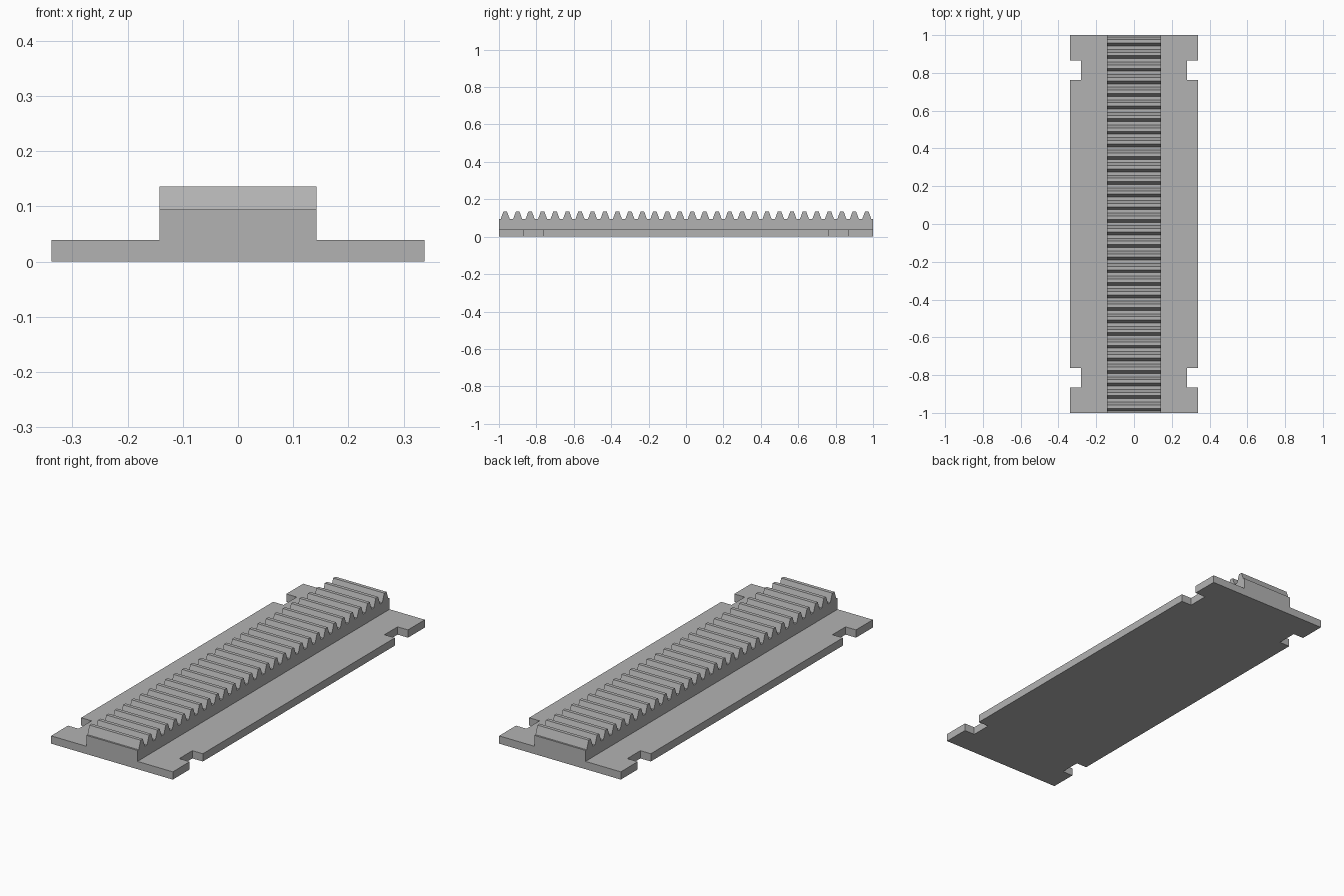
import bpy
import bmesh
from mathutils import Vector

cube = bpy.data.objects.get("Cube")
if cube:
    bpy.data.objects.remove(cube, do_unlink=True)

# Overall sizes
HALF_LENGTH = 1.0
BASE_HALF_WIDTH, BASE_TOP = 0.338, 0.039
NOTCH_X, NOTCH_NEAR, NOTCH_FAR = 0.28, 0.762, 0.866
RACK_HALF_WIDTH, ROOT_Z, TIP_Z = 0.142, 0.094, 0.136
TEETH = 30
PITCH = 2 * HALF_LENGTH / TEETH
TIP_HALF, ROOT_HALF = 0.009, 0.0244

grey = bpy.data.materials.new("light_grey")
grey.use_nodes = True
colour = (0.45, 0.45, 0.45, 1)
grey.diffuse_color = colour
grey.node_tree.nodes["Principled BSDF"].inputs["Base Color"].default_value = colour


def extrude_outline(name, outline, direction):
    """Make a solid by extruding a closed outline of 3D points."""
    bm = bmesh.new()
    face = bm.faces.new([bm.verts.new(p) for p in outline])
    result = bmesh.ops.extrude_face_region(bm, geom=[face], use_keep_orig=True)
    moved = [g for g in result["geom"] if isinstance(g, bmesh.types.BMVert)]
    bmesh.ops.translate(bm, vec=Vector(direction), verts=moved)
    bmesh.ops.recalc_face_normals(bm, faces=bm.faces[:])
    mesh = bpy.data.meshes.new(name)
    bm.to_mesh(mesh)
    bm.free()
    mesh.materials.append(grey)
    obj = bpy.data.objects.new(name, mesh)
    bpy.context.collection.objects.link(obj)
    return obj


# Base plate with two notches on each long edge
quarter = [(BASE_HALF_WIDTH, NOTCH_NEAR), (NOTCH_X, NOTCH_NEAR),
           (NOTCH_X, NOTCH_FAR), (BASE_HALF_WIDTH, NOTCH_FAR),
           (BASE_HALF_WIDTH, HALF_LENGTH)]
right_edge = [(x, -y) for x, y in reversed(quarter)] + quarter
left_edge = [(-x, y) for x, y in reversed(right_edge)]
extrude_outline("base_plate", [(x, y, 0) for x, y in right_edge + left_edge],
                (0, 0, BASE_TOP))

# Toothed rack: straight-sided teeth along the length
profile = [(-HALF_LENGTH, BASE_TOP), (-HALF_LENGTH, ROOT_Z)]
for i in range(TEETH):
    centre = -HALF_LENGTH + (i + 0.5) * PITCH
    profile += [(centre - ROOT_HALF, ROOT_Z), (centre - TIP_HALF, TIP_Z),
                (centre + TIP_HALF, TIP_Z), (centre + ROOT_HALF, ROOT_Z)]
profile += [(HALF_LENGTH, ROOT_Z), (HALF_LENGTH, BASE_TOP)]
extrude_outline("toothed_rack", [(-RACK_HALF_WIDTH, y, z) for y, z in profile],
                (2 * RACK_HALF_WIDTH, 0, 0))
